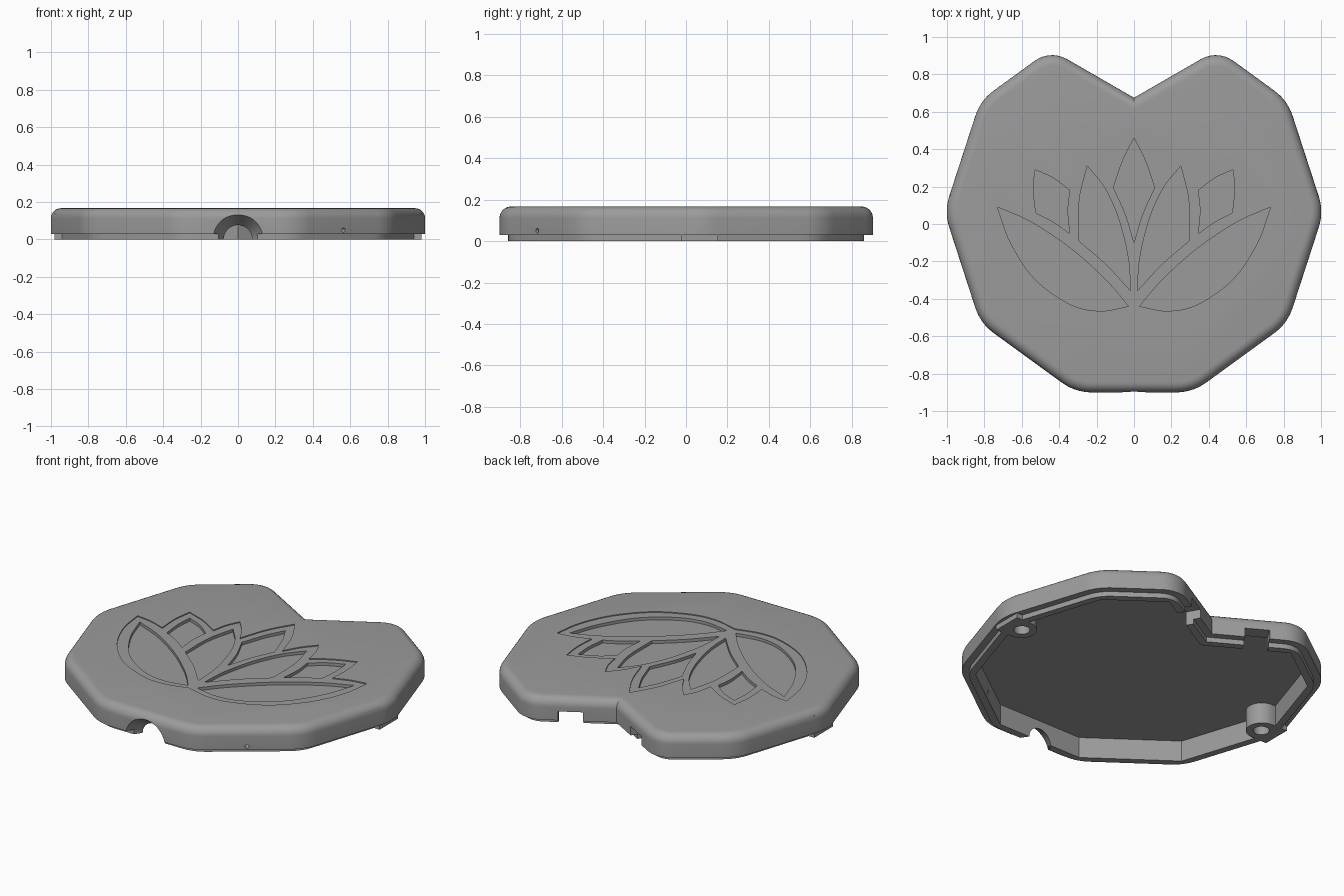
import bpy, bmesh, math
from mathutils import Vector, Matrix

if "Cube" in bpy.data.objects:
    bpy.data.objects.remove(bpy.data.objects["Cube"])

TOP, CEIL = 0.167, 0.128
grey = bpy.data.materials.new("grey plastic")
grey.diffuse_color = (0.33, 0.33, 0.33, 1)
grey.use_nodes = True
grey.node_tree.nodes["Principled BSDF"].inputs["Base Color"].default_value = grey.diffuse_color


def finish(name, bm):
    bmesh.ops.recalc_face_normals(bm, faces=bm.faces)
    me = bpy.data.meshes.new(name)
    bm.to_mesh(me)
    bm.free()
    me.materials.append(grey)
    ob = bpy.data.objects.new(name, me)
    bpy.context.collection.objects.link(ob)
    return ob


def loft(name, rings):
    """Closed solid from (outline, z) rings with equal point counts."""
    bm = bmesh.new()
    loops = [[bm.verts.new((p[0], p[1], z)) for p in o] for o, z in rings]
    for a, b in zip(loops, loops[1:]):
        for i in range(len(a)):
            j = (i + 1) % len(a)
            bm.faces.new((a[i], a[j], b[j], b[i]))
    bm.faces.new(loops[0][::-1])
    bm.faces.new(loops[-1])
    return finish(name, bm)


def prism(name, outline, z0, z1):
    return loft(name, [(outline, z0), (outline, z1)])


def cone(name, r1, r2, depth, matrix, segments=32):
    bm = bmesh.new()
    bmesh.ops.create_cone(bm, cap_ends=True, segments=segments, radius1=r1,
                          radius2=r2, depth=depth, matrix=matrix)
    return finish(name, bm)


def combine(body, tool, operation='DIFFERENCE'):
    m = body.modifiers.new("combine", 'BOOLEAN')
    m.operation, m.object, m.solver = operation, tool, 'EXACT'
    bpy.context.view_layer.objects.active = body
    bpy.ops.object.modifier_apply(modifier=m.name)
    bpy.data.objects.remove(tool, do_unlink=True)


def inset(pts, d):
    out = []
    for i, p in enumerate(pts):
        e1 = (p - pts[i - 1]).normalized()
        e2 = (pts[(i + 1) % len(pts)] - p).normalized()
        n1, n2 = Vector((-e1.y, e1.x)), Vector((-e2.y, e2.x))
        out.append(p + (n1 + n2) * (d / (1 + n1.dot(n2))))
    return out


def rounded(pts, radii, n=7):
    out = []
    for i, (p, r) in enumerate(zip(pts, radii)):
        if r == 0:
            out.append(p)
            continue
        a, b = (pts[i - 1] - p).normalized(), (pts[(i + 1) % len(pts)] - p).normalized()
        turn = math.pi - a.angle(b)
        centre = p + (a + b).normalized() * (r / math.cos(turn / 2))
        start = p + a * (r * math.tan(turn / 2)) - centre
        for k in range(n + 1):
            out.append(centre + Matrix.Rotation(turn * k / n, 2) @ start)
    return out


def smooth_path(runs, n=6):
    """Spline through each run of points, with a kink where runs meet."""
    out = []
    for run in runs:
        p = [Vector(q) for q in run]
        if len(p) == 2:
            out.append(p[0])
            continue
        p = [2 * p[0] - p[1]] + p + [2 * p[-1] - p[-2]]
        for i in range(1, len(p) - 2):
            a, b, c, d = p[i - 1:i + 3]
            for k in range(n):
                t = k / n
                out.append(0.5 * (2 * b + (c - a) * t + (2 * a - 5 * b + 4 * c - d) * t * t
                                  + (3 * b - a - 3 * c + d) * t ** 3))
    return out


def mirrored(pts):
    return [Vector((-p.x, p.y)) for p in reversed(pts)]


# Ten-sided outline with a V notch at the back, counter-clockwise
R, CY, NOTCH = 1.015, 0.065, 0.675
deca = [Vector((R * math.cos(math.radians(a)), CY + R * math.sin(math.radians(a))))
        for a in range(0, 360, 36)]
s30, s36 = math.tan(math.radians(30)), math.tan(math.radians(36))
tx = (deca[1].y + deca[1].x * s36 - NOTCH) / (s30 + s36)
tip = Vector((tx, NOTCH + s30 * tx))
sharp = deca[:2] + [tip, Vector((0, NOTCH)), Vector((-tip.x, tip.y))] + deca[4:]
edge = rounded(sharp, [.27, .27, .16, 0, .16] + [.27] * 6)

# Shell: lip, wall and rounded top edge, hollow below
F = 0.055
rings = [(inset(edge, .042), 0), (inset(edge, .042), .03), (edge, .03)]
for k in range(7):
    a = math.pi / 2 * k / 6
    rings.append((inset(edge, F * (1 - math.cos(a))), TOP - F + F * math.sin(a)))
lid = loft("lid", rings)
combine(lid, prism("cavity", inset(sharp, .085), -.1, CEIL))

# Screw bosses, one on each side, with blind holes
for s in (1, -1):
    boss = [Vector((s * .98, CY - s * .09)), Vector((s * .98, CY + s * .09))]
    boss += [Vector((s * (.875 - .09 * math.sin(a)), CY + s * .09 * math.cos(a)))
             for a in [math.pi * k / 16 for k in range(17)]]
    combine(lid, prism("boss", boss, 0, CEIL + .01), 'UNION')
    combine(lid, cone("boss_hole", .045, .045, .2, Matrix.Translation((s * .87, CY, .01))))

# Flared cable arch in the front wall
flare = Matrix.Translation((0, -.85, 0)) @ Matrix.Rotation(math.radians(-90), 4, 'X')
combine(lid, cone("cable_arch", .137, .063, .11, flare, 48))
through = Matrix.Translation((0, -.81, 0)) @ Matrix.Rotation(math.radians(-90), 4, 'X')
combine(lid, cone("cable_passage", .064, .064, .1, through, 48))

# Small round hole in the front right wall
pin = Matrix.Translation((.565, -.72, .05)) @ Vector((.588, -.809, 0)).to_track_quat('Z', 'Y').to_matrix().to_4x4()
combine(lid, cone("pin_hole", .012, .012, .3, pin, 16))

# Rectangular slots in both notch walls
for s in (1, -1):
    bm = bmesh.new()
    m = (Matrix.Translation((s * .24, NOTCH + s30 * .24 - .04, 0))
         @ Matrix.Rotation(math.radians(30 * s), 4, 'Z') @ Matrix.Diagonal((.14, .22, .17, 1)))
    bmesh.ops.create_cube(bm, size=1, matrix=m)
    combine(lid, finish("slot", bm))

# Flower silhouette, cut very shallow
half = smooth_path([
    [(0, .55), (.085, .40), (.145, .225)],
    [(.145, .225), (.2, .32), (.268, .40)],
    [(.268, .40), (.305, .32), (.325, .225)],
    [(.325, .225), (.44, .295), (.57, .345)],
    [(.57, .345), (.585, .22), (.578, .09)],
    [(.578, .09), (.68, .125), (.78, .14)],
    [(.78, .14), (.75, -.04), (.66, -.23), (.5, -.4), (.3, -.495), (.15, -.51), (0, -.475)]])
silhouette = half + [Vector((0, -.475))] + mirrored(half)[:-1]
combine(lid, prism("flower_band", silhouette[::-1], TOP - .006, .25))

# Petals, cut deeper
mid = smooth_path([[(0, .46), (.06, .34), (.11, .195)],
                   [(.11, .195), (.045, .05), (0, -.1)]])
petals = [mid + [Vector((0, -.1))] + mirrored(mid)[:-1]]
for runs in (
    [[(.25, .31), (.292, .13), (.295, -.09)],
     [(.295, -.09), (.15, -.215), (.02, -.355)],
     [(.02, -.355), (.03, -.19), (.08, .02), (.155, .19), (.25, .31)]],
    [[(.345, .18), (.43, .245), (.53, .29)],
     [(.53, .29), (.537, .18), (.525, .06)],
     [(.525, .06), (.43, .01), (.345, -.05)],
     [(.345, -.05), (.355, .07), (.345, .18)]],
    [[(.73, .09), (.55, .01), (.34, -.13), (.15, -.3), (.03, -.44)],
     [(.03, -.44), (.18, -.465), (.34, -.43), (.53, -.295), (.66, -.1), (.73, .09)]],
):
    p = smooth_path(runs)
    petals += [p, mirrored(p)]
for p in petals:
    combine(lid, prism("petal", p, TOP - .024, .25))

# Smooth shading with crisp edges
bpy.ops.object.select_all(action='DESELECT')
lid.select_set(True)
bpy.context.view_layer.objects.active = lid
bpy.ops.object.shade_smooth_by_angle(angle=math.radians(30))
